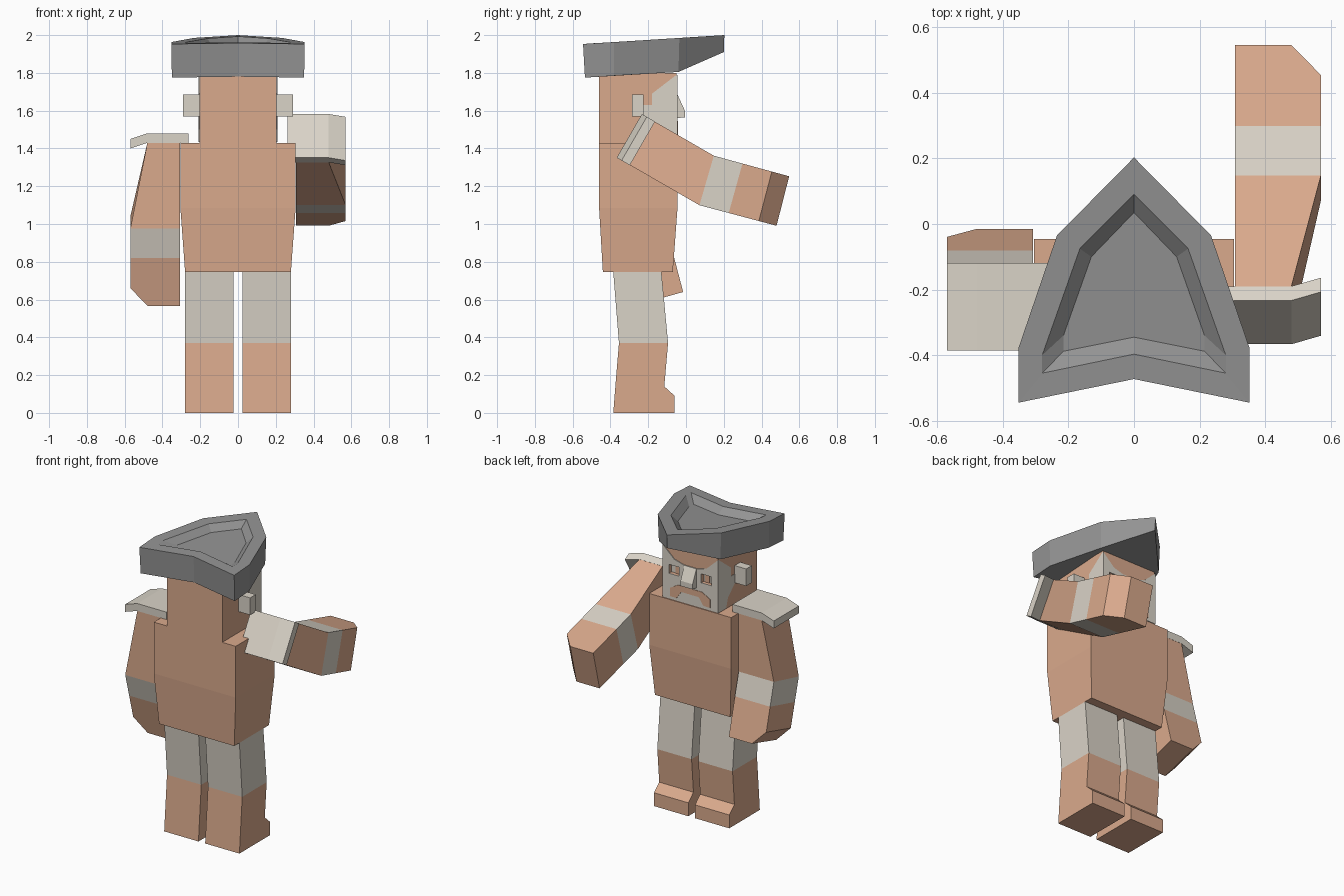
import bpy, bmesh, math
from mathutils import Vector, Matrix

if "Cube" in bpy.data.objects:
    bpy.data.objects.remove(bpy.data.objects["Cube"])


def material(name, rgb):
    m = bpy.data.materials.new(name)
    m.diffuse_color = (*rgb, 1)
    m.use_nodes = True
    m.node_tree.nodes["Principled BSDF"].inputs["Base Color"].default_value = m.diffuse_color
    return m


SKIN = material("tan", (0.70, 0.40, 0.265))
BEIGE = material("pale beige", (0.70, 0.655, 0.575))
GREY = material("hat grey", (0.29, 0.29, 0.29))


def finish(name, bm, mats):
    bmesh.ops.recalc_face_normals(bm, faces=bm.faces)
    me = bpy.data.meshes.new(name)
    bm.to_mesh(me)
    bm.free()
    for m in mats:
        me.materials.append(m)
    ob = bpy.data.objects.new(name, me)
    bpy.context.collection.objects.link(ob)
    return ob


def loft(name, rings, mats, band=None):
    """Skin a list of equal rings; band(i) gives the material of span i."""
    bm = bmesh.new()
    vs = [[bm.verts.new(p) for p in r] for r in rings]
    n = len(vs[0])
    for i in range(len(vs) - 1):
        for j in range(n):
            k = (j + 1) % n
            f = bm.faces.new((vs[i][j], vs[i][k], vs[i + 1][k], vs[i + 1][j]))
            f.material_index = band(i) if band else 0
    for r, i in ((vs[0], 0), (vs[-1], len(vs) - 2)):
        f = bm.faces.new(r)
        f.material_index = band(i) if band else 0
    return finish(name, bm, mats)


def prism(name, pts, axis, a, b, mat):
    """Extrude a 2D outline along an axis from a to b."""
    def place(p, t):
        return {"x": (t, *p), "y": (p[0], t, p[1]), "z": (*p, t)}[axis]
    return loft(name, [[place(p, t) for p in pts] for t in (a, b)], [mat])


def rect(x0, x1, y0, y1):
    return [(x0, y0), (x1, y0), (x1, y1), (x0, y1)]


def ring(x0, x1, y0, y1, z0, z1):
    """Cross-section whose back edge is at z0 and front edge at z1."""
    return [(x0, y0, z0), (x1, y0, z0), (x1, y1, z1), (x0, y1, z1)]


# Torso, tapering to the hips
loft("torso", [ring(-.28, .28, -.44, -.07, .745, .745),
               ring(-.305, .305, -.46, -.045, 1.085, 1.085),
               ring(-.305, .305, -.46, -.045, 1.43, 1.43)], [SKIN])

# Legs: bare thigh colour above the knee, boot colour below
leg_rows = [(0, -.385, -.06), (.09, -.378, -.06), (.14, -.374, -.115),
            (.37, -.355, -.095), (.745, -.385, -.13)]
for side, x0, x1 in (("left", -.28, -.025), ("right", .025, .28)):
    loft(side + "_leg", [ring(x0, x1, y0, y1, z, z) for z, y0, y1 in leg_rows],
         [SKIN, BEIGE], lambda i: 1 if i == 3 else 0)

# Arms: straight upper arm, forearm bent forward, wrist band, chamfered hand
elbow_b, elbow_f = Vector((-.385, .975)), Vector((-.12, 1.04))
end_b, end_f = Vector((-.275, .567)), Vector((-.015, .64))
# Raised arm: swing 60 degrees about the shoulder
swing = (Matrix.Translation((0, -.297, 1.312)) @ Matrix.Rotation(math.radians(60), 4, 'X')
         @ Matrix.Translation((0, .385, -1.40)))
for side, s in (("left", -1), ("right", 1)):
    rows = [ring(s * .48, s * .308, -.385, -.12, 1.43, 1.43)]
    for t, x in ((0, .57), (.38, .57), (.77, .57), (1, .48)):
        b, f = elbow_b.lerp(end_b, t), elbow_f.lerp(end_f, t)
        rows.append(ring(s * x, s * .308, b.x, f.x, b.y, f.y))
    arm = loft(side + "_arm", rows, [SKIN, BEIGE], lambda i: 1 if i == 1 else 0)
    pad = prism(side + "_shoulder_pad",
                [(s * x, z) for x, z in ((.57, 1.40), (.57, 1.45), (.48, 1.48),
                                         (.263, 1.48), (.263, 1.43), (.48, 1.43))],
                "y", -.386, -.119, BEIGE)
    if s > 0:
        for ob in (arm, pad):
            ob.data.transform(swing)

# Head and pale face markings
head = prism("head", rect(-.205, .205, -.46, -.05), "z", 1.43, 1.80, SKIN)
mask = prism("face_mask", [(-.207, 1.435), (.207, 1.435), (.207, 1.79), (.12, 1.71),
                           (.05, 1.69), (-.05, 1.69), (-.12, 1.71), (-.207, 1.79)],
             "y", -.051, -.045, BEIGE)
cheek = [(-.05, 1.79), (-.18, 1.69), (-.18, 1.63), (-.225, 1.63),
         (-.225, 1.57), (-.15, 1.50), (-.13, 1.435), (-.05, 1.435)]
for side, s in (("left", -1), ("right", 1)):
    prism(side + "_cheek", cheek, "x", s * .204, s * .208, BEIGE)
    prism(side + "_ear", rect(-.285, -.225, 1.57, 1.685), "x", s * .2, s * .29, BEIGE)
    # Recessed eye socket with a small iris
    cutter = prism(side + "_eye_cutter", rect(s * .12 - .038, s * .12 + .038, 1.605, 1.665),
                   "y", -.075, -.02, BEIGE)
    cutter.hide_render = True
    cutter.hide_viewport = True
    for ob in (head, mask):
        mod = ob.modifiers.new("eye_socket", 'BOOLEAN')
        mod.operation = 'DIFFERENCE'
        mod.solver = 'EXACT'
        mod.object = cutter
    prism(side + "_eye_white", rect(s * .12 - .038, s * .12 + .038, 1.605, 1.665),
          "y", -.077, -.072, BEIGE)
    prism(side + "_iris", rect(s * .11 - .018, s * .11 + .018, 1.605, 1.665),
          "y", -.073, -.069, SKIN)

prism("nose", [(-.05, 1.685), (-.045, 1.685), (-.006, 1.60), (-.006, 1.565), (-.05, 1.56)],
      "x", -.045, .045, BEIGE)
prism("moustache", [(-.15, 1.455), (-.10, 1.455), (-.065, 1.505), (.065, 1.505), (.10, 1.455),
                    (.15, 1.455), (.15, 1.51), (.09, 1.545), (-.09, 1.545), (-.15, 1.51)],
      "y", -.046, -.042, SKIN)


# Three-cornered hat: underside, brim, inner rim, sunken crown
def outline(half):
    """Mirror a half outline (tip, side, side, corner, back) across x = 0."""
    return half + [(-x, y, z) for x, y, z in reversed(half[1:-1])]


loft("hat", [outline(h) for h in (
    [(0, .2, 1.91), (.23, -.04, 1.805), (.35, -.38, 1.785), (.35, -.535, 1.775), (0, -.465, 1.78)],
    [(0, .203, 2.0), (.235, -.035, 1.985), (.353, -.38, 1.963), (.353, -.545, 1.953), (0, -.473, 1.958)],
    [(0, .09, 1.993), (.165, -.075, 1.982), (.28, -.40, 1.962), (.28, -.455, 1.958), (0, -.397, 1.962)],
    [(0, .035, 1.95), (.13, -.10, 1.942), (.215, -.34, 1.926), (.215, -.388, 1.923), (0, -.345, 1.926)],
)], [GREY])
